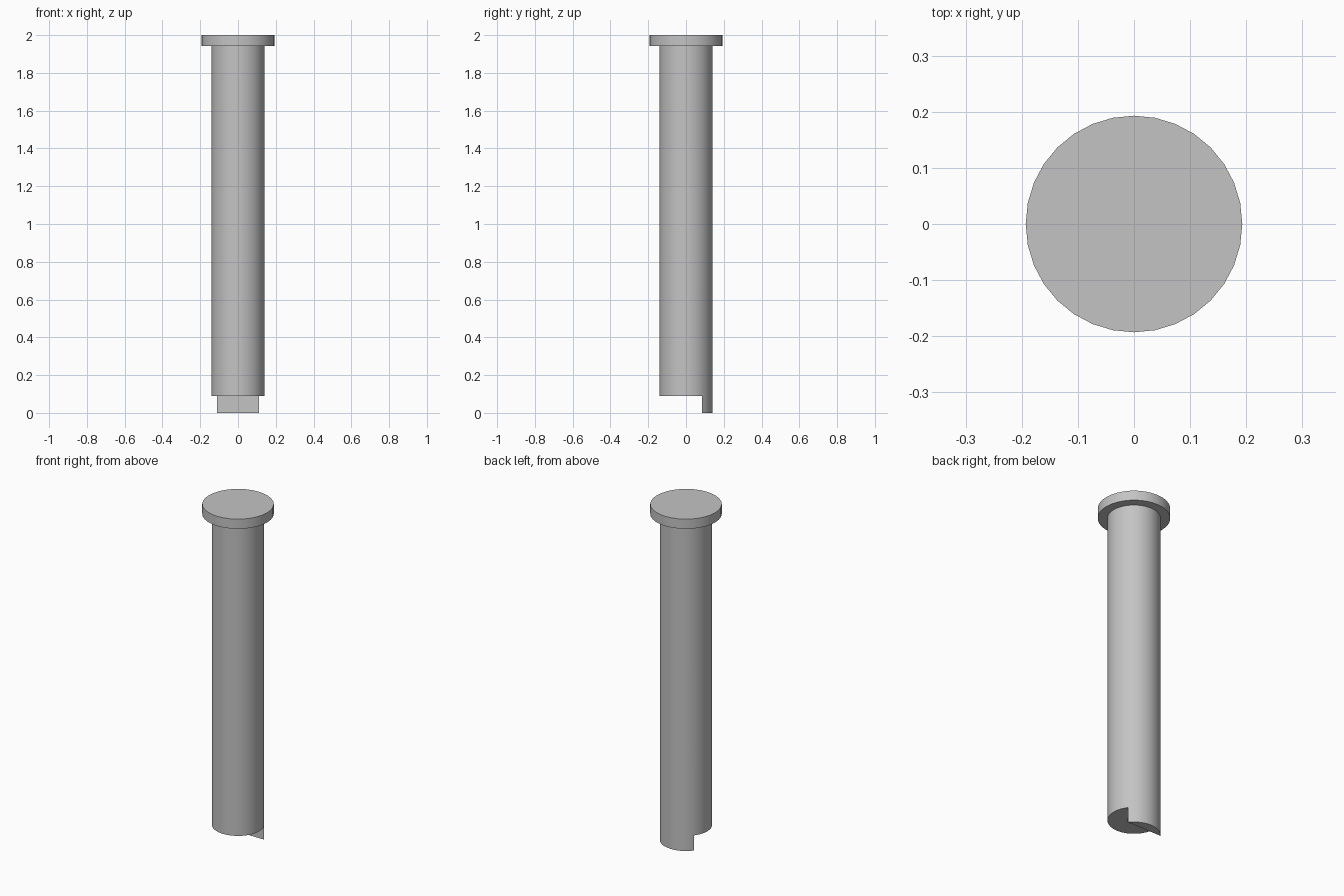
import bpy
import bmesh
import math
from mathutils import Vector

SEGMENTS = 32
SHAFT_R, CAP_R = 0.141, 0.193
CAP_Z, TOP_Z = 1.942, 2.0
STEP_Z, TAB_Y = 0.09, 0.085
BORE_R, BORE_TOP = 0.036, 0.25

cube = bpy.data.objects.get("Cube")
if cube:
    bpy.data.objects.remove(cube, do_unlink=True)

# Plain grey metal
grey = bpy.data.materials.new("grey metal")
grey.use_nodes = True
colour = (0.55, 0.55, 0.55, 1.0)
grey.diffuse_color = colour
grey.node_tree.nodes["Principled BSDF"].inputs["Base Color"].default_value = colour


def lathe(name, profile):
    """Spin a radius/height profile about z and close both ends."""
    bm = bmesh.new()
    verts = [bm.verts.new((r, 0, z)) for r, z in profile]
    edges = [bm.edges.new(pair) for pair in zip(verts, verts[1:])]
    bmesh.ops.spin(bm, geom=verts + edges, cent=(0, 0, 0), axis=(0, 0, 1),
                   angle=math.tau, steps=SEGMENTS, use_merge=False)
    bmesh.ops.remove_doubles(bm, verts=bm.verts, dist=0.0001)
    bmesh.ops.holes_fill(bm, edges=bm.edges, sides=0)
    bmesh.ops.recalc_face_normals(bm, faces=bm.faces)
    return add_object(name, bm)


def box(name, low, high):
    """Make a box between two corners."""
    low, high = Vector(low), Vector(high)
    bm = bmesh.new()
    bmesh.ops.create_cube(bm, size=1)
    bmesh.ops.scale(bm, vec=high - low, verts=bm.verts)
    bmesh.ops.translate(bm, vec=(low + high) / 2, verts=bm.verts)
    return add_object(name, bm)


def add_object(name, bm):
    mesh = bpy.data.meshes.new(name)
    bm.to_mesh(mesh)
    bm.free()
    mesh.materials.append(grey)
    obj = bpy.data.objects.new(name, mesh)
    bpy.context.collection.objects.link(obj)
    return obj


def cut(target, cutter):
    """Subtract the cutter, then discard it."""
    cutter.hide_render = True
    mod = target.modifiers.new("cut", "BOOLEAN")
    mod.operation = "DIFFERENCE"
    mod.solver = "EXACT"
    mod.object = cutter
    bpy.context.view_layer.objects.active = target
    bpy.ops.object.modifier_apply(modifier=mod.name)
    bpy.data.objects.remove(cutter, do_unlink=True)


# Shaft with its wide flat head
pin = lathe("headed_pin", [(SHAFT_R, 0), (SHAFT_R, CAP_Z),
                           (CAP_R, CAP_Z), (CAP_R, TOP_Z)])

# Step at the foot, leaving a tab at the back
cut(pin, box("step_cutter", (-1, -1, -1), (1, TAB_Y, STEP_Z)))

# Small blind bore in the underside
cut(pin, lathe("bore_cutter", [(BORE_R, -0.1), (BORE_R, BORE_TOP)]))

# Smooth round sides, crisp rims
bpy.ops.object.select_all(action="DESELECT")
pin.select_set(True)
bpy.context.view_layer.objects.active = pin
bpy.ops.object.shade_smooth_by_angle(angle=math.radians(30))
